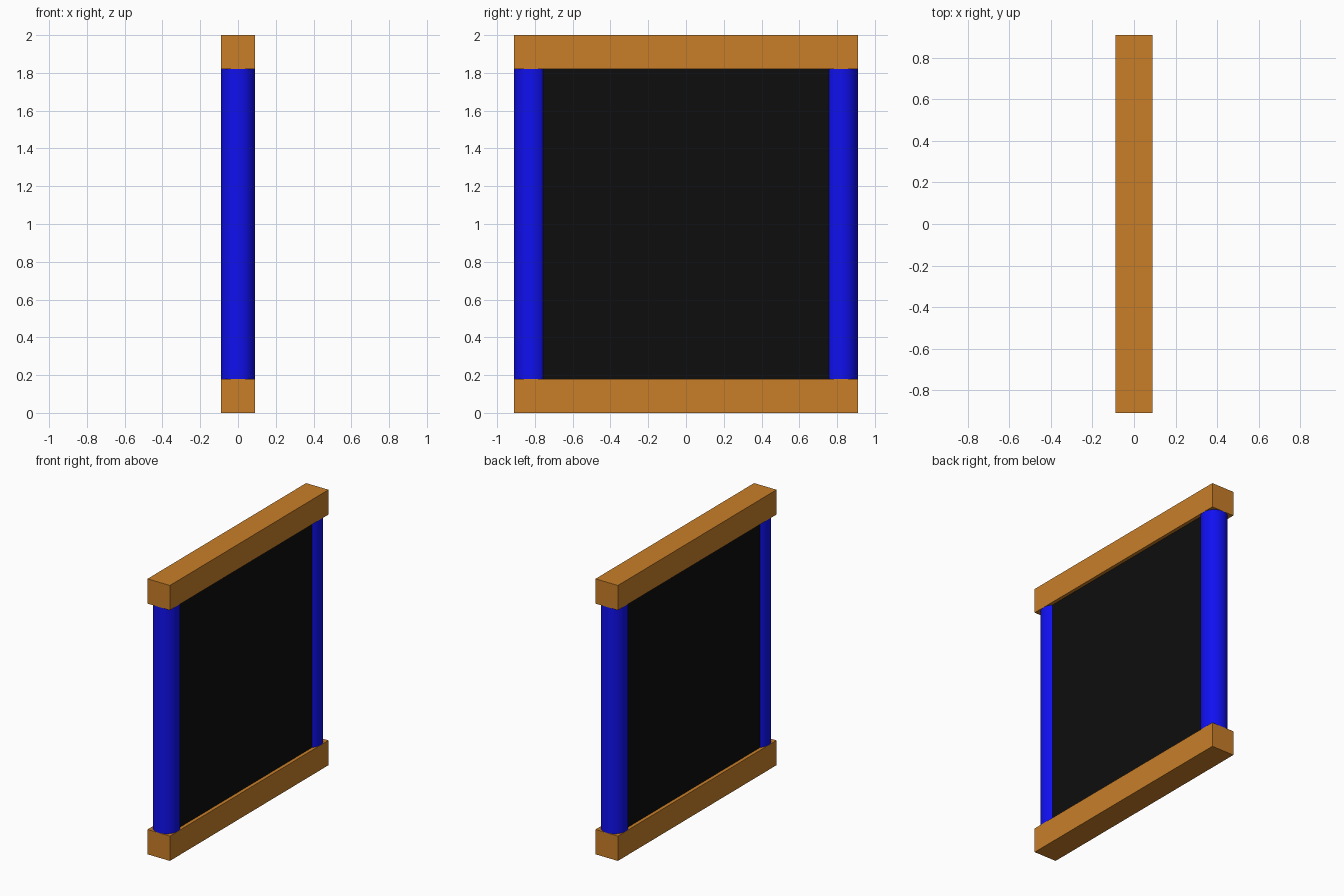
import bpy
from math import radians

if "Cube" in bpy.data.objects:
    bpy.data.objects.remove(bpy.data.objects["Cube"])

HALF_Y = 0.91    # half length of the beams
T = 0.18         # beam thickness and post diameter
H = 2.0


def material(name, rgb):
    m = bpy.data.materials.new(name)
    m.diffuse_color = (*rgb, 1)
    m.use_nodes = True
    m.node_tree.nodes["Principled BSDF"].inputs["Base Color"].default_value = m.diffuse_color
    return m


wood = material("wood_orange", (0.58, 0.21, 0.022))
blue = material("post_blue", (0.005, 0.005, 0.87))
black = material("panel_black", (0.004, 0.004, 0.004))


def box(name, size, z, mat):
    bpy.ops.mesh.primitive_cube_add(size=1, location=(0, 0, z))
    ob = bpy.context.object
    ob.name = name
    ob.scale = size
    bpy.ops.object.transform_apply(location=False, rotation=False, scale=True)
    ob.data.materials.append(mat)


def post(name, y):
    bpy.ops.mesh.primitive_cylinder_add(
        vertices=48, radius=T / 2, depth=H - 2 * T, location=(0, y, H / 2))
    ob = bpy.context.object
    ob.name = name
    ob.data.materials.append(blue)
    bpy.ops.object.shade_smooth_by_angle(angle=radians(30))


# Square beams at bottom and top
box("bottom_beam", (T, 2 * HALF_Y, T), T / 2, wood)
box("top_beam", (T, 2 * HALF_Y, T), H - T / 2, wood)

# Round posts at both ends
post("front_post", -HALF_Y + T / 2)
post("back_post", HALF_Y - T / 2)

# Thick panel filling the frame, running into the posts
box("panel", (0.13, 2 * (HALF_Y - T / 2), H - 2 * T), H / 2, black)
